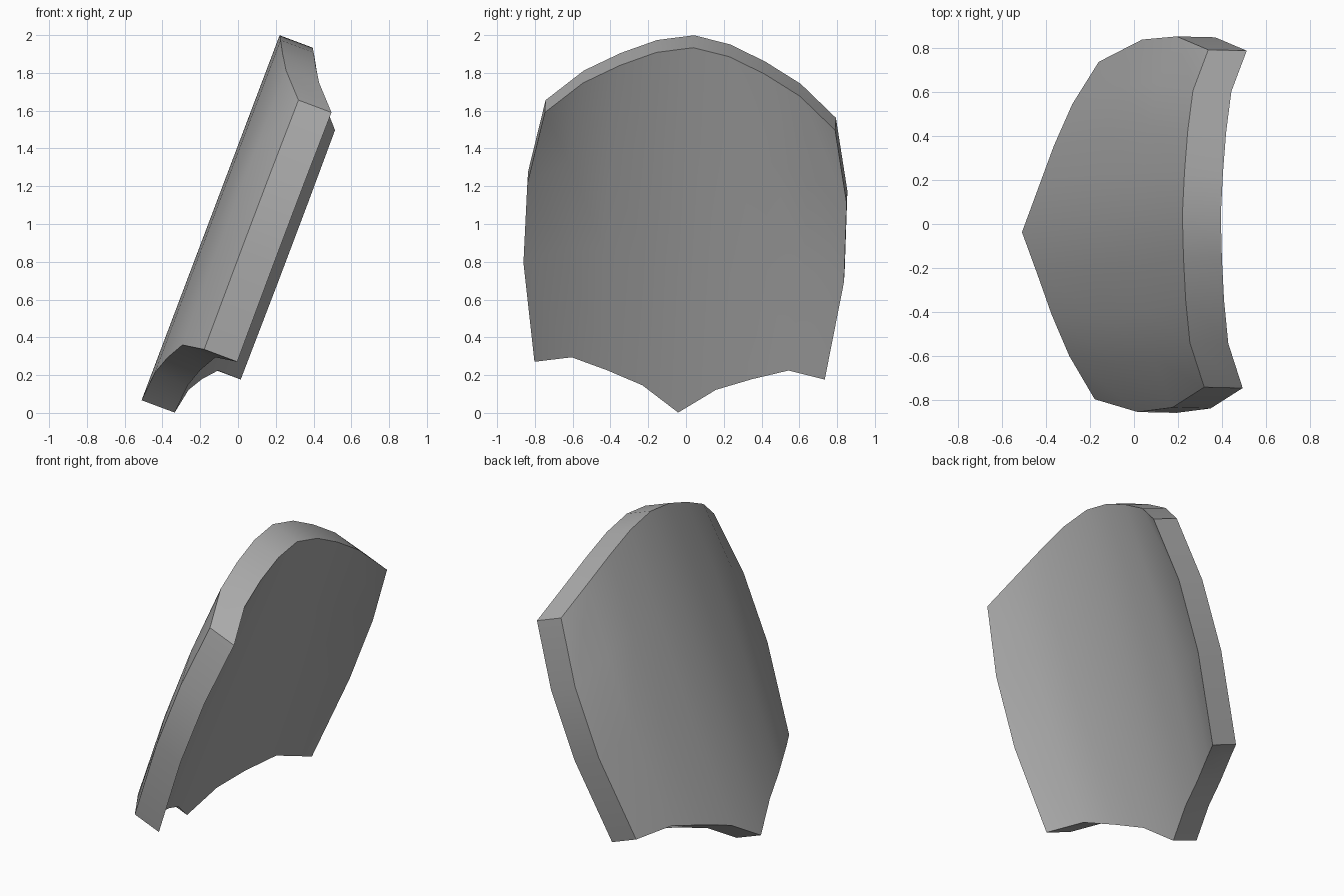
import bpy
import bmesh
from mathutils import Vector

cube = bpy.data.objects.get("Cube")
if cube:
    bpy.data.objects.remove(cube, do_unlink=True)

# One flat grey
grey = bpy.data.materials.new("plain grey")
grey.use_nodes = True
colour = (0.4, 0.4, 0.4, 1.0)
grey.diffuse_color = colour
grey.node_tree.nodes["Principled BSDF"].inputs["Base Color"].default_value = colour

# Leaning frame of the plate: across, along its length, through its thickness
CENTRE = Vector((-0.145, 0.003, 1.033))
ACROSS = Vector((0.012, 0.998, -0.061))
ALONG = Vector((0.354, 0.039, 0.936))
THROUGH = Vector((0.936, -0.022, -0.350))
THICKNESS = 0.187

# Half profile from the middle outwards: offset, depth, top edge, bottom edge
HALF = [
    (0.000, 0.000, 1.032, -1.032),
    (0.195, 0.020, 1.000, -0.883),
    (0.385, 0.060, 0.929, -0.795),
    (0.575, 0.117, 0.839, -0.713),
    (0.770, 0.240, 0.705, -0.705),
]
# Rows from top to bottom: position along the length, width factor
ROWS = [(0.0, 1.0), (0.29, 1.10), (0.606, 1.104), (1.0, 1.0)]

columns = [(-y, d, t, b) for y, d, t, b in reversed(HALF[1:])] + HALF

# Curved outer sheet
bm = bmesh.new()
grid = []
for f, widen in ROWS:
    row = []
    for y, d, top, bottom in columns:
        h = top + (bottom - top) * f
        row.append(bm.verts.new(CENTRE + ACROSS * y * widen + ALONG * h + THROUGH * d))
    grid.append(row)
for upper, lower in zip(grid, grid[1:]):
    for i in range(len(columns) - 1):
        bm.faces.new((upper[i], lower[i], lower[i + 1], upper[i + 1]))

# Give the sheet its thickness
result = bmesh.ops.extrude_face_region(bm, geom=bm.faces[:], use_keep_orig=True)
moved = [g for g in result["geom"] if isinstance(g, bmesh.types.BMVert)]
bmesh.ops.translate(bm, verts=moved, vec=THROUGH * THICKNESS)
bmesh.ops.recalc_face_normals(bm, faces=bm.faces[:])

mesh = bpy.data.meshes.new("curved_plate")
bm.to_mesh(mesh)
bm.free()
mesh.materials.append(grey)
plate = bpy.data.objects.new("curved_plate", mesh)
bpy.context.collection.objects.link(plate)

# Smooth faces with crisp rims
bpy.ops.object.select_all(action="DESELECT")
plate.select_set(True)
bpy.context.view_layer.objects.active = plate
bpy.ops.object.shade_smooth_by_angle(angle=0.52)
